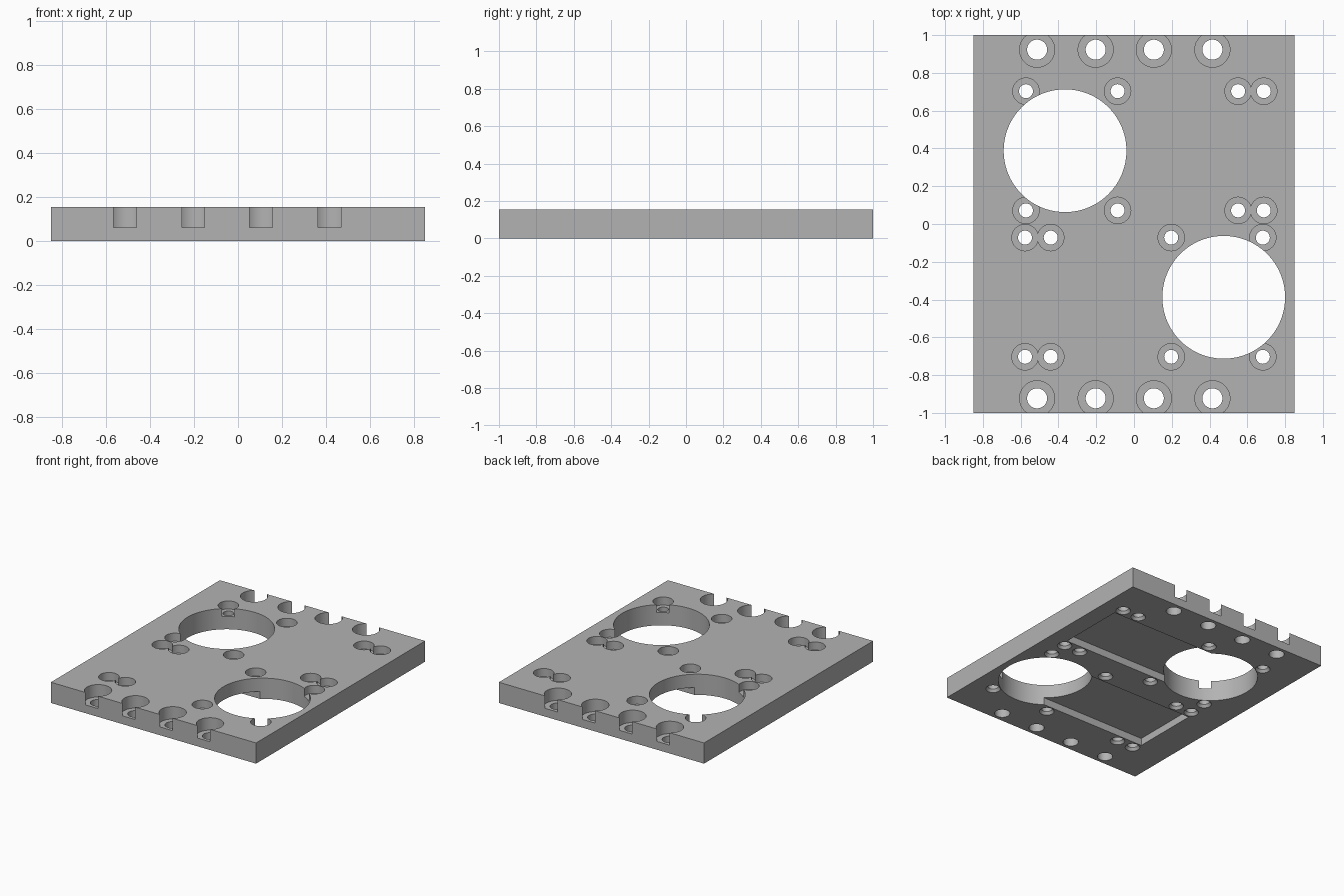
import bpy
import bmesh
from math import cos, sin, tau, radians

if "Cube" in bpy.data.objects:
    bpy.data.objects.remove(bpy.data.objects["Cube"], do_unlink=True)

HEIGHT = 0.155
CENTRE_X = 0.055   # the layout repeats after a half turn about this x

grey = bpy.data.materials.new("plain grey")
grey.use_nodes = True
colour = (0.45, 0.45, 0.45, 1)
grey.diffuse_color = colour
grey.node_tree.nodes["Principled BSDF"].inputs["Base Color"].default_value = colour


def make_object(name, bm):
    bmesh.ops.recalc_face_normals(bm, faces=bm.faces)
    mesh = bpy.data.meshes.new(name)
    bm.to_mesh(mesh)
    bm.free()
    mesh.materials.append(grey)
    obj = bpy.data.objects.new(name, mesh)
    bpy.context.scene.collection.objects.link(obj)
    return obj


def box(name, low, high):
    bm = bmesh.new()
    bmesh.ops.create_cube(bm, size=1)
    for v in bm.verts:
        v.co = [(a + b) / 2 + c * (b - a) for a, b, c in zip(low, high, v.co)]
    return make_object(name, bm)


def lathe(name, x, y, profile, sides):
    """Closed solid turned from (radius, z) pairs."""
    bm = bmesh.new()
    rings = [[bm.verts.new((x + r * cos(tau * i / sides), y + r * sin(tau * i / sides), z))
              for i in range(sides)] for r, z in profile]
    for a, b in zip(rings, rings[1:]):
        for i in range(sides):
            j = (i + 1) % sides
            bm.faces.new((a[i], a[j], b[j], b[i]))
    bm.faces.new(rings[0][::-1])
    bm.faces.new(rings[-1])
    return make_object(name, bm)


def cut(target, cutter):
    cutter.hide_render = True
    mod = target.modifiers.new("cut", 'BOOLEAN')
    mod.operation = 'DIFFERENCE'
    mod.solver = 'EXACT'
    mod.object = cutter
    bpy.context.view_layer.objects.active = target
    bpy.ops.object.modifier_apply(modifier=mod.name)
    bpy.data.objects.remove(cutter, do_unlink=True)


BELOW, ABOVE = -0.02, HEIGHT + 0.02
bore = [(0.325, BELOW), (0.325, ABOVE)]
screw = [(0.051, BELOW), (0.051, 0), (0.037, 0.02),
         (0.037, 0.095), (0.07, 0.095), (0.07, ABOVE)]
end_screw = [(0.053, BELOW), (0.053, 0.062), (0.093, 0.062), (0.093, ABOVE)]

plate = box("mounting_plate", (-0.85, -1, 0), (0.85, 1, HEIGHT))

for side in (1, -1):
    def place(x):
        return CENTRE_X + side * (x - CENTRE_X)

    # shallow pocket underneath, running into the large bore
    xs = sorted((place(-0.365), place(0.715)))
    ys = sorted((side * 0.133, side * 0.643))
    cut(plate, box("pocket_cutter", (xs[0], ys[0], BELOW), (xs[1], ys[1], 0.055)))

    # large bore
    cut(plate, lathe("bore_cutter", place(-0.365), side * 0.388, bore, 96))

    # small counterbored screw holes
    for x in (-0.572, -0.087, 0.551, 0.687):
        for y in (0.072, 0.703):
            cut(plate, lathe("screw_cutter", place(x), side * y, screw, 40))

    # larger counterbored holes breaking through the end faces
    for x in (-0.513, -0.203, 0.105, 0.415):
        cut(plate, lathe("end_screw_cutter", x, side * 0.923, end_screw, 48))

# smooth the bores, keep the machined edges crisp
bpy.ops.object.select_all(action='DESELECT')
plate.select_set(True)
bpy.context.view_layer.objects.active = plate
bpy.ops.object.shade_smooth_by_angle(angle=radians(30))
